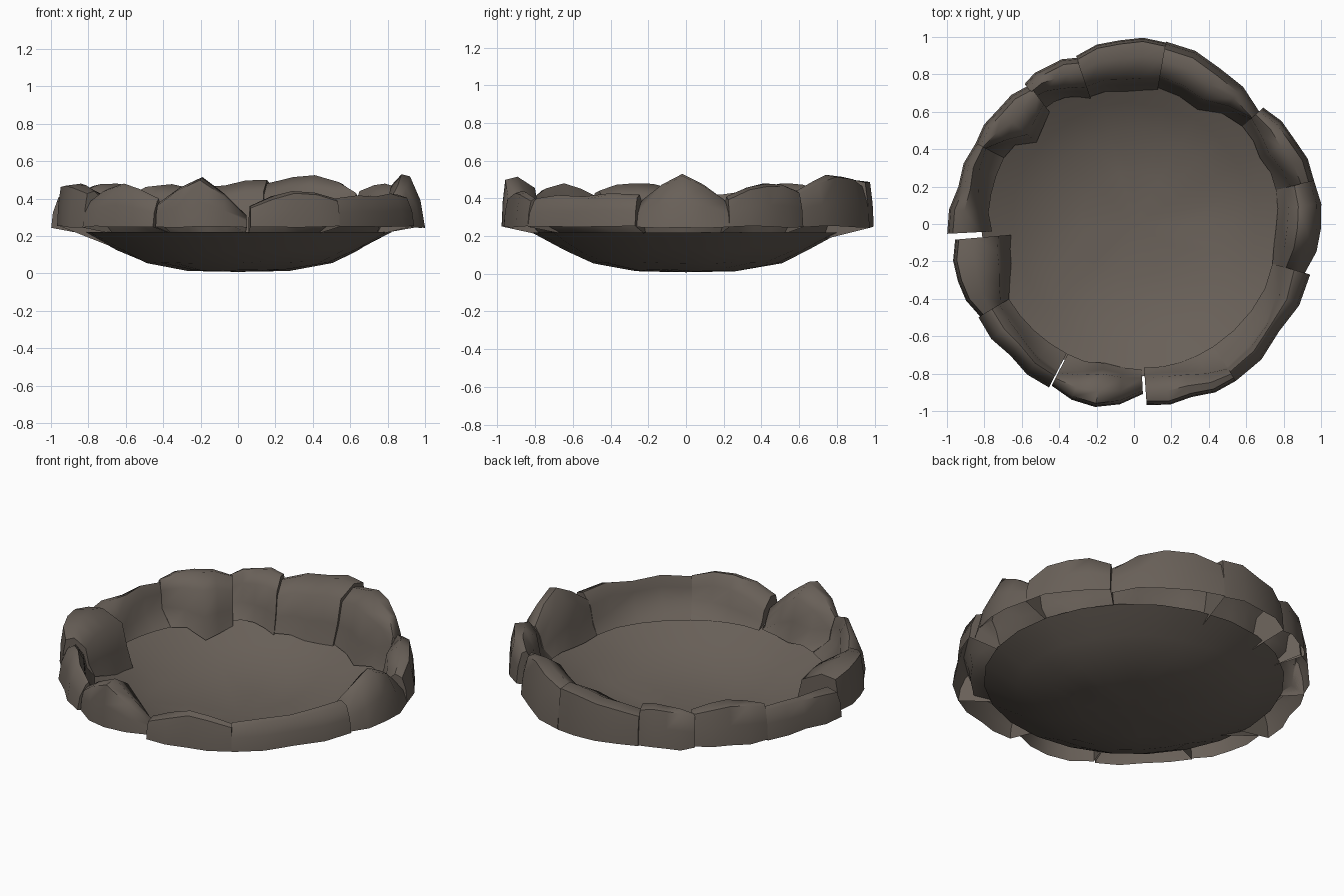
import bpy, bmesh, math, random

if "Cube" in bpy.data.objects:
    bpy.data.objects.remove(bpy.data.objects["Cube"])

random.seed(7)
mat = bpy.data.materials.new("grey brown stone")
mat.diffuse_color = (0.14, 0.117, 0.098, 1)
mat.use_nodes = True
mat.node_tree.nodes["Principled BSDF"].inputs["Base Color"].default_value = mat.diffuse_color

# Bowl profile: radius, height
PROFILE = [(0.0, 0.008), (0.28, 0.018), (0.5, 0.058), (0.65, 0.125), (0.8, 0.22), (0.95, 0.25)]


def bowl_z(r):
    for (r0, z0), (r1, z1) in zip(PROFILE, PROFILE[1:]):
        if r <= r1:
            return z0 + (z1 - z0) * (r - r0) / (r1 - r0)
    return PROFILE[-1][1]


def finish(name, bm, angle):
    me = bpy.data.meshes.new(name)
    bm.to_mesh(me)
    bm.free()
    me.materials.append(mat)
    ob = bpy.data.objects.new(name, me)
    bpy.context.collection.objects.link(ob)
    bpy.ops.object.select_all(action='DESELECT')
    ob.select_set(True)
    bpy.context.view_layer.objects.active = ob
    bpy.ops.object.shade_smooth_by_angle(angle=math.radians(angle))
    return ob


# Shallow bowl, one open surface with slight unevenness
bm = bmesh.new()
N = 24
centre = bm.verts.new((0, 0, PROFILE[0][1]))
prev = None
for k, (r, z) in enumerate(PROFILE[1:5]):
    ring = []
    r += 0.02 if k == 3 else 0
    for i in range(N):
        a = 2 * math.pi * i / N
        rr = r + (random.uniform(-0.012, 0.012) if k < 3 else 0)
        zz = z + (random.uniform(-0.006, 0.006) if k < 3 else 0)
        ring.append(bm.verts.new((rr * math.cos(a), rr * math.sin(a), zz)))
    for i in range(N):
        j = (i + 1) % N
        if prev:
            bm.faces.new((prev[i], prev[j], ring[j], ring[i]))
        else:
            bm.faces.new((centre, ring[j], ring[i]))
    prev = ring
bmesh.ops.recalc_face_normals(bm, faces=bm.faces)
for f in bm.faces:
    if f.normal.z < 0:
        f.normal_flip()
finish("fire_bowl", bm, 60)


def pick(v, t):
    """Value at t along a start / middle / end triple."""
    return v[0] + (v[1] - v[0]) * t * 2 if t < 0.5 else v[1] + (v[2] - v[1]) * (t * 2 - 1)


# Plump rim stone, a hollow shell open below: outer radii, inner radii, top heights, lean
def stone(name, a0, a1, outer, inner, top, lean):
    bm = bmesh.new()
    rings = []
    for t in (0, 0.25, 0.5, 0.75, 1):
        a = math.radians(a0 + (a1 - a0) * t)
        quarter = t in (0.25, 0.75)
        ro = pick(outer, t) + (0.012 if quarter else 0)
        ri = pick(inner, t) + (random.uniform(-0.01, 0.01) if quarter else 0)
        z = pick(top, t) + (0.012 if quarter else 0)
        w = ro - ri
        foot = min(ri - 0.03, 0.78)
        section = [
            (ro, 0.25 + random.uniform(-0.008, 0.004)),
            (ro - lean * 0.3, 0.25 + (z - 0.25) * 0.5),
            (ro - lean, z - 0.01 + random.uniform(-0.008, 0)),
            (ro - lean - (w - lean) * 0.35, z),
            (ri + w * 0.14, z - 0.06),
            (ri + w * 0.02, 0.5 * z + 0.5 * bowl_z(ri) - 0.05),
            (foot, bowl_z(foot) + 0.004),
        ]
        rings.append([bm.verts.new((r * math.cos(a), r * math.sin(a), h)) for r, h in section])
    n = len(rings[0])
    for p, q in zip(rings, rings[1:]):
        for i in range(n - 1):
            bm.faces.new((p[i], p[i + 1], q[i + 1], q[i]))
    bm.faces.new(rings[0])
    bm.faces.new(rings[-1])
    bmesh.ops.recalc_face_normals(bm, faces=bm.faces)
    finish(name, bm, 55)


# Twelve stones, counter-clockwise from the right
stone("stone_right", -16, 13.5, (0.95, 1.0, 0.99), (0.80, 0.79, 0.83), (0.39, 0.53, 0.39), 0.08)
stone("stone_right_back", 13.5, 42, (0.99, 0.97, 0.93), (0.84, 0.79, 0.83), (0.41, 0.48, 0.44), 0.03)
stone("stone_back_right", 42, 80, (0.90, 0.95, 0.99), (0.83, 0.73, 0.77), (0.43, 0.525, 0.48), 0.04)
stone("stone_back", 80, 109, (0.985, 0.985, 0.95), (0.76, 0.74, 0.75), (0.50, 0.47, 0.43), 0.02)
stone("stone_back_left", 109, 128, (0.94, 0.96, 0.95), (0.74, 0.80, 0.85), (0.46, 0.47, 0.43), 0.03)
stone("stone_left_back", 127, 153, (0.93, 0.95, 0.95), (0.78, 0.71, 0.88), (0.44, 0.48, 0.45), 0.03)
stone("stone_left", 153, 183, (0.95, 0.96, 1.0), (0.88, 0.83, 0.79), (0.43, 0.42, 0.40), 0.03)
stone("stone_left_front", 185, 211, (0.96, 0.99, 0.96), (0.69, 0.72, 0.81), (0.45, 0.48, 0.44), 0.02)
stone("stone_front_left", 211, 242.5, (0.97, 0.965, 0.985), (0.82, 0.84, 0.88), (0.40, 0.48, 0.40), 0.05)
stone("stone_front", 243, 273, (0.97, 1.0, 0.91), (0.88, 0.79, 0.81), (0.38, 0.515, 0.31), 0.02)
stone("stone_front_right", 274, 303, (0.97, 0.975, 1.0), (0.80, 0.83, 0.91), (0.36, 0.44, 0.40), 0.02)
stone("stone_right_front", 303, 344, (1.0, 0.965, 0.98), (0.91, 0.88, 0.80), (0.40, 0.41, 0.42), 0.04)
